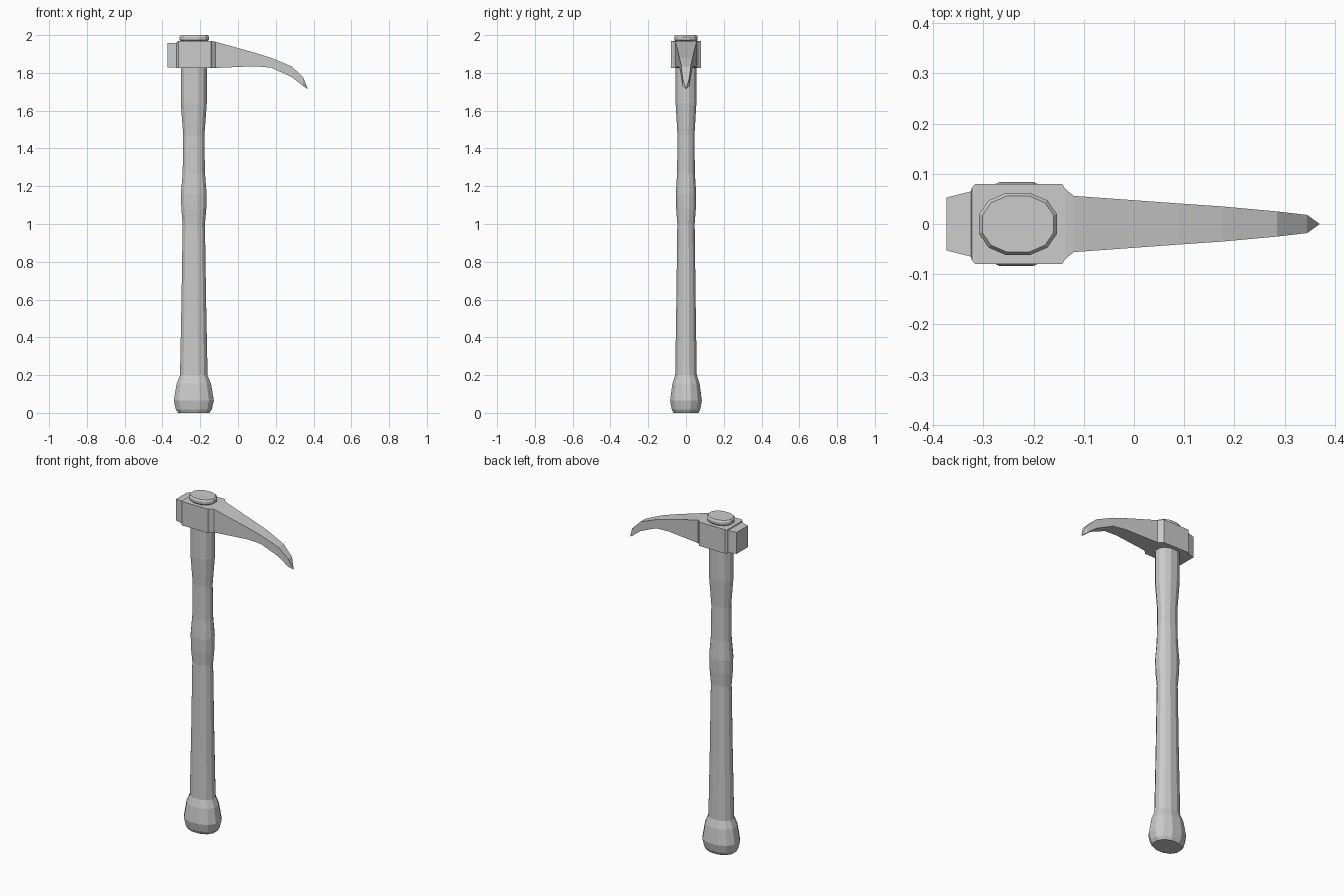
import bpy, bmesh
from math import cos, sin, pi, copysign

if "Cube" in bpy.data.objects:
    bpy.data.objects.remove(bpy.data.objects["Cube"])


def loft(name, rings, tip=None):
    """Skin a list of equal-length rings, closing the ends (or ending in a tip)."""
    bm = bmesh.new()
    loops = [[bm.verts.new(p) for p in ring] for ring in rings]
    n = len(loops[0])
    for a, b in zip(loops, loops[1:]):
        for i in range(n):
            j = (i + 1) % n
            bm.faces.new((a[i], a[j], b[j], b[i]))
    bm.faces.new(loops[0])
    if tip:
        t = bm.verts.new(tip)
        for i in range(n):
            bm.faces.new((loops[-1][i], loops[-1][(i + 1) % n], t))
    else:
        bm.faces.new(loops[-1])
    bmesh.ops.recalc_face_normals(bm, faces=bm.faces)
    me = bpy.data.meshes.new(name)
    bm.to_mesh(me)
    bm.free()
    ob = bpy.data.objects.new(name, me)
    bpy.context.collection.objects.link(ob)
    return ob


def oval(z, rx, ry, cx=-0.234, sides=12, power=0.9):
    """Slightly squared oval ring with flats facing the axes."""
    pts = []
    for i in range(sides):
        a = 2 * pi * (i + 0.5) / sides
        c, s = cos(a), sin(a)
        k = cos(pi / sides) ** power
        pts.append((cx + rx * copysign(abs(c) ** power, c) / k,
                    ry * copysign(abs(s) ** power, s) / k, z))
    return pts


def rect(x, w, z0, z1):
    """Rectangular section across the head at x."""
    return [(x, -w, z0), (x, w, z0), (x, w, z1), (x, -w, z1)]


# Handle: oval shaft with a flared butt and a swelling at mid grip
loft("handle", [oval(*p) for p in [
    (0.0, 0.083, 0.066), (0.018, 0.095, 0.075), (0.065, 0.106, 0.084),
    (0.155, 0.091, 0.072), (0.2, 0.073, 0.057), (0.6, 0.065, 0.051),
    (1.0, 0.059, 0.046), (1.08, 0.066, 0.052), (1.16, 0.068, 0.054),
    (1.27, 0.059, 0.047), (1.47, 0.056, 0.045), (1.64, 0.069, 0.055),
    (1.9, 0.069, 0.056)]])

# Handle end showing above the head
loft("handle_cap", [oval(*p, cx=-0.231) for p in [
    (1.9, 0.069, 0.055), (1.968, 0.07, 0.056), (1.975, 0.078, 0.062),
    (1.99, 0.078, 0.062), (2.0, 0.071, 0.056)]])

# Head: hammer poll, eye block and curved pick in one piece
loft("pick_head", [rect(*p) for p in [
    (-0.373, 0.053, 1.828, 1.957), (-0.325, 0.065, 1.828, 1.96),
    (-0.323, 0.072, 1.825, 1.966), (-0.316, 0.08, 1.825, 1.968),
    (-0.143, 0.08, 1.825, 1.968), (-0.137, 0.07, 1.825, 1.968),
    (-0.12, 0.056, 1.826, 1.965), (0.088, 0.041, 1.835, 1.907),
    (0.175, 0.035, 1.828, 1.88), (0.285, 0.025, 1.778, 1.834),
    (0.345, 0.018, 1.73, 1.776)]], tip=(0.37, 0, 1.713))
